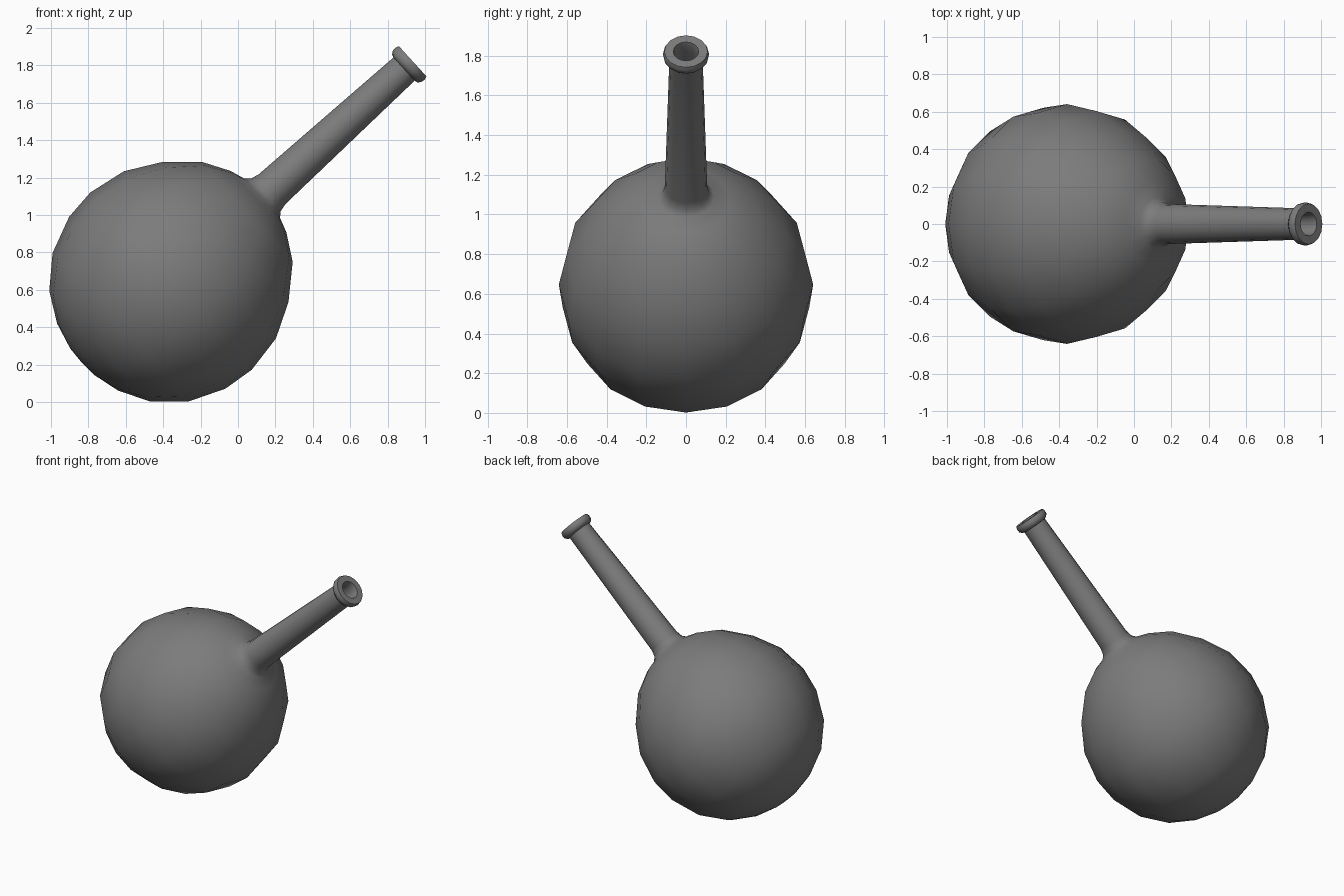
import bpy, bmesh
from math import sin, cos, pi, radians
from mathutils import Matrix, Vector

if "Cube" in bpy.data.objects:
    bpy.data.objects.remove(bpy.data.objects["Cube"])

SIDES = 16
TILT = radians(47.7)             # lean of the neck away from vertical
CENTRE = Vector((-0.362, 0, 0.643))
WALL = 0.025

# Bulb rings: polar angle measured from the bottom pole, distance from centre
RINGS = [(0, 0.641), (8.5, 0.643), (22, 0.645), (38, 0.649), (56, 0.648),
         (75, 0.643), (90.5, 0.641), (109.5, 0.641), (128, 0.641), (147, 0.663)]


def bulb(inset=0):
    return [((r - inset) * sin(radians(a)), -(r - inset) * cos(radians(a))) for a, r in RINGS]


# Outer wall: bulb, flared joint, tapered neck, rolled lip (radius, height)
outer = bulb() + [(0.222, 0.637), (0.142, 0.664), (0.118, 0.69), (0.107, 0.735),
                  (0.084, 1.69), (0.1, 1.694), (0.113, 1.71), (0.116, 1.732), (0.109, 1.752)]
# Inner wall, from the mouth back down to the bulb floor
inner = [(0.064, 1.752), (0.059, 1.735), (0.059, 1.69), (0.082, 0.735),
         (0.1, 0.67), (0.135, 0.635), (0.21, 0.61)] + bulb(WALL)[::-1]


def lathe(name, profile):
    bm = bmesh.new()
    verts = [bm.verts.new((r, 0, z)) for r, z in profile]
    edges = [bm.edges.new(pair) for pair in zip(verts, verts[1:])]
    bmesh.ops.spin(bm, geom=verts + edges, cent=(0, 0, 0), axis=(0, 0, 1),
                   angle=2 * pi, steps=SIDES, use_merge=False)
    bmesh.ops.remove_doubles(bm, verts=bm.verts[:], dist=1e-4)
    bmesh.ops.recalc_face_normals(bm, faces=bm.faces[:])
    bm.transform(Matrix.Translation(CENTRE) @ Matrix.Rotation(TILT, 4, 'Y'))
    mesh = bpy.data.meshes.new(name)
    bm.to_mesh(mesh)
    bm.free()
    obj = bpy.data.objects.new(name, mesh)
    bpy.context.collection.objects.link(obj)
    return obj


# Hollow round-bottomed flask, leaning to the right
flask = lathe("round_flask", outer + inner)

# Dark grey glass
glass = bpy.data.materials.new("dark_glass")
glass.diffuse_color = (0.2, 0.2, 0.2, 1)
glass.use_nodes = True
glass.node_tree.nodes["Principled BSDF"].inputs["Base Color"].default_value = glass.diffuse_color
flask.data.materials.append(glass)

bpy.context.view_layer.objects.active = flask
flask.select_set(True)
bpy.ops.object.shade_smooth_by_angle(angle=radians(40))
